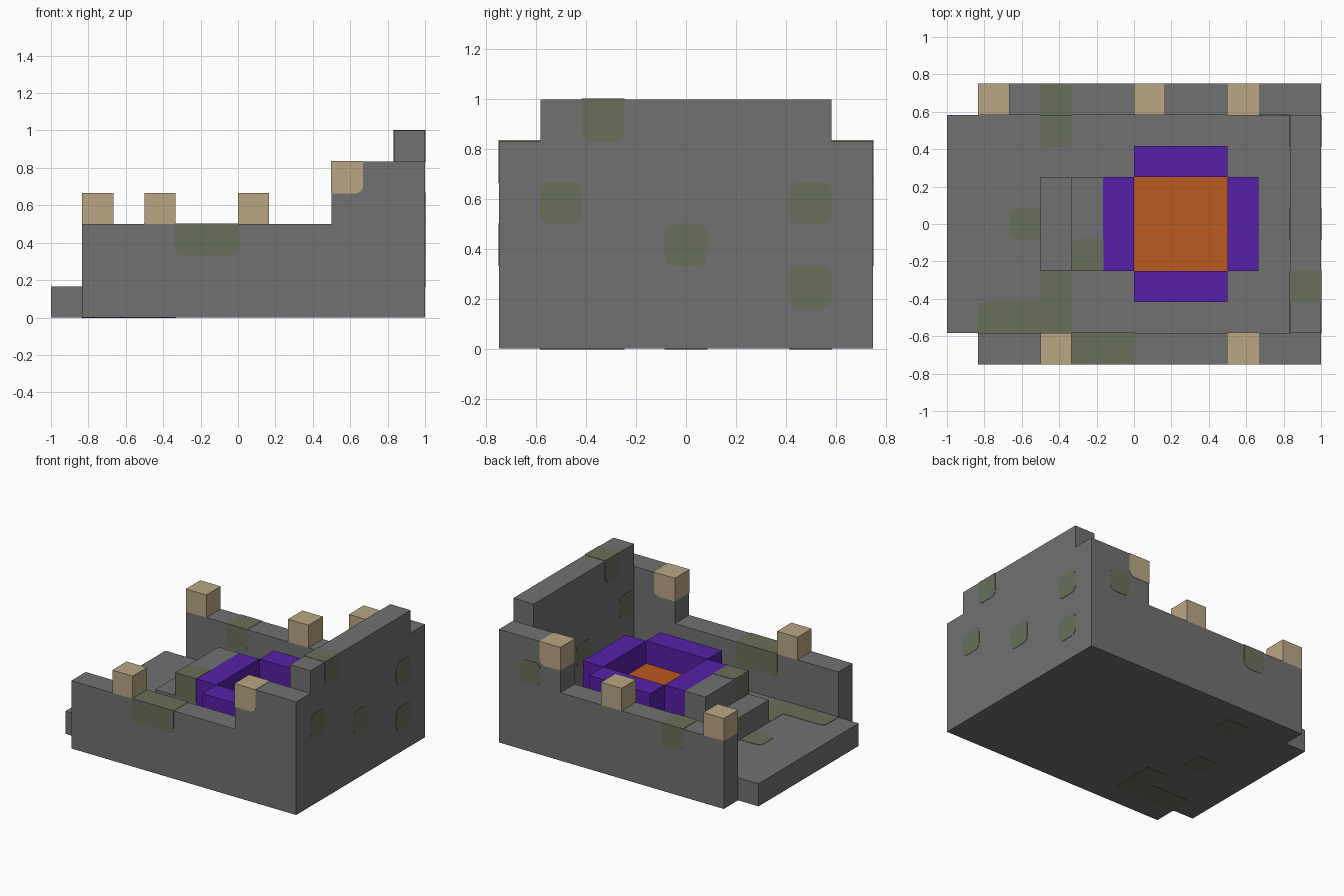
import bpy, bmesh, math
from mathutils import Vector

cube = bpy.data.objects.get("Cube")
if cube:
    bpy.data.objects.remove(cube, do_unlink=True)

U = 1 / 6                       # one building block
CENTRE = Vector((6, 4.5, 0))    # block coordinates of the origin
LIFT = 0.015                    # how far inlays stand proud, in blocks


def material(name, rgb):
    m = bpy.data.materials.new(name)
    m.use_nodes = True
    m.diffuse_color = (*rgb, 1)
    bsdf = m.node_tree.nodes["Principled BSDF"]
    bsdf.inputs["Base Color"].default_value = (*rgb, 1)
    bsdf.inputs["Roughness"].default_value = 0.9
    return m


STONE = material("grey stone", (0.165, 0.165, 0.165))
MOSS = material("moss green", (0.138, 0.159, 0.105))
WOOD = material("pale wood", (0.49, 0.39, 0.23))
PURPLE = material("purple", (0.093, 0.014, 0.39))
ORANGE = material("orange", (0.50, 0.10, 0.014))


def prism(name, mat, profile, axis, lo, hi):
    """Extrude a flat profile along an axis, in block coordinates."""
    bm = bmesh.new()
    verts = []
    for p in profile:
        co = list(p)
        co.insert(axis, lo)
        verts.append(bm.verts.new((Vector(co) - CENTRE) * U))
    face = bm.faces.new(verts)
    push = Vector((0, 0, 0))
    push[axis] = (hi - lo) * U
    ext = bmesh.ops.extrude_face_region(bm, geom=[face], use_keep_orig=True)
    moved = [g for g in ext["geom"] if isinstance(g, bmesh.types.BMVert)]
    bmesh.ops.translate(bm, vec=push, verts=moved)
    bmesh.ops.recalc_face_normals(bm, faces=bm.faces[:])
    mesh = bpy.data.meshes.new(name)
    bm.to_mesh(mesh)
    bm.free()
    mesh.materials.append(mat)
    obj = bpy.data.objects.new(name, mesh)
    bpy.context.collection.objects.link(obj)
    return obj


def box(name, mat, lo, hi):
    a, b, c = lo
    d, e, f = hi
    return prism(name, mat, [(a, b), (d, b), (d, e), (a, e)], 2, c, f)


def inlay(name, mat, axis, lo, size=(1, 1, 1), corners="1111", radius=0.25):
    """Coloured block set into stone; corners flags which ones are rounded."""
    a = [v - LIFT for v in lo]
    b = [v + s + LIFT for v, s in zip(lo, size)]
    i, j = [k for k in range(3) if k != axis]
    signs = [(-1, -1), (1, -1), (1, 1), (-1, 1)]
    points = []
    for n, (su, sv) in enumerate(signs):
        u, v = (b[i] if su > 0 else a[i]), (b[j] if sv > 0 else a[j])
        if corners[n] == "0":
            points.append((u, v))
            continue
        for k in range(5):
            t = math.pi * (1 + n / 2 + k / 8)
            points.append((u - su * radius + radius * math.cos(t),
                           v - sv * radius + radius * math.sin(t)))
    return prism(name, mat, points, axis, a[axis], b[axis])


# Stone shell: floor, stepped side walls and tall end wall
box("floor", STONE, (0, 1, 0), (12, 8, 1))
box("end_wall", STONE, (11, 1, 1), (12, 8, 6))
wall = [(1, 0), (12, 0), (12, 5), (9, 5), (9, 3), (1, 3)]
for name, y in (("front_wall", 0), ("back_wall", 8)):
    prism(name, STONE, wall, 1, y, y + 1)

# Stairs up to the basin
box("lower_step", STONE, (3, 3, 1), (4, 6, 2))
box("upper_step", STONE, (4, 3, 1), (5, 6, 3))

# Purple basin rim around the orange pool
box("pool", ORANGE, (6, 3, 1), (9, 6, 2))
for x in (5, 9):
    box("basin_end", PURPLE, (x, 3, 1), (x + 1, 6, 3))
for y in (2, 6):
    box("basin_side", PURPLE, (6, y, 1), (9, y + 1, 3))

# Wooden posts on the low walls, and those set into the high walls
for x, y in ((3, 0), (1, 8), (6, 8)):
    box("wood_post", WOOD, (x, y, 3), (x + 1, y + 1, 4))
for y in (0, 8):
    inlay("wood_corner_block", WOOD, 1, (9, y, 4), corners="0100")

# Moss on the side walls
inlay("front_wall_moss", MOSS, 1, (4, 0, 2), (2, 1, 1), "1100")
inlay("back_wall_moss", MOSS, 1, (3, 8, 2), corners="1100")
inlay("back_wall_moss", MOSS, 1, (10, 8, 3))

# Moss on the end wall
for y, z in ((1, 3), (7, 3), (4, 2), (7, 1)):
    inlay("end_wall_moss", MOSS, 0, (11, y, z))
inlay("end_wall_moss", MOSS, 0, (11, 2, 5), corners="1100")

# Moss on the floor and the upper step
inlay("floor_moss", MOSS, 2, (2, 4, 0), corners="1001")
inlay("floor_moss", MOSS, 2, (3, 7, 0), corners="1100")
inlay("floor_moss", MOSS, 2, (1, 1, 0), (3, 1, 1), "0001")
inlay("floor_moss", MOSS, 2, (3, 2, 0), corners="0000")
inlay("step_moss", MOSS, 2, (4, 3, 2), corners="0001")
